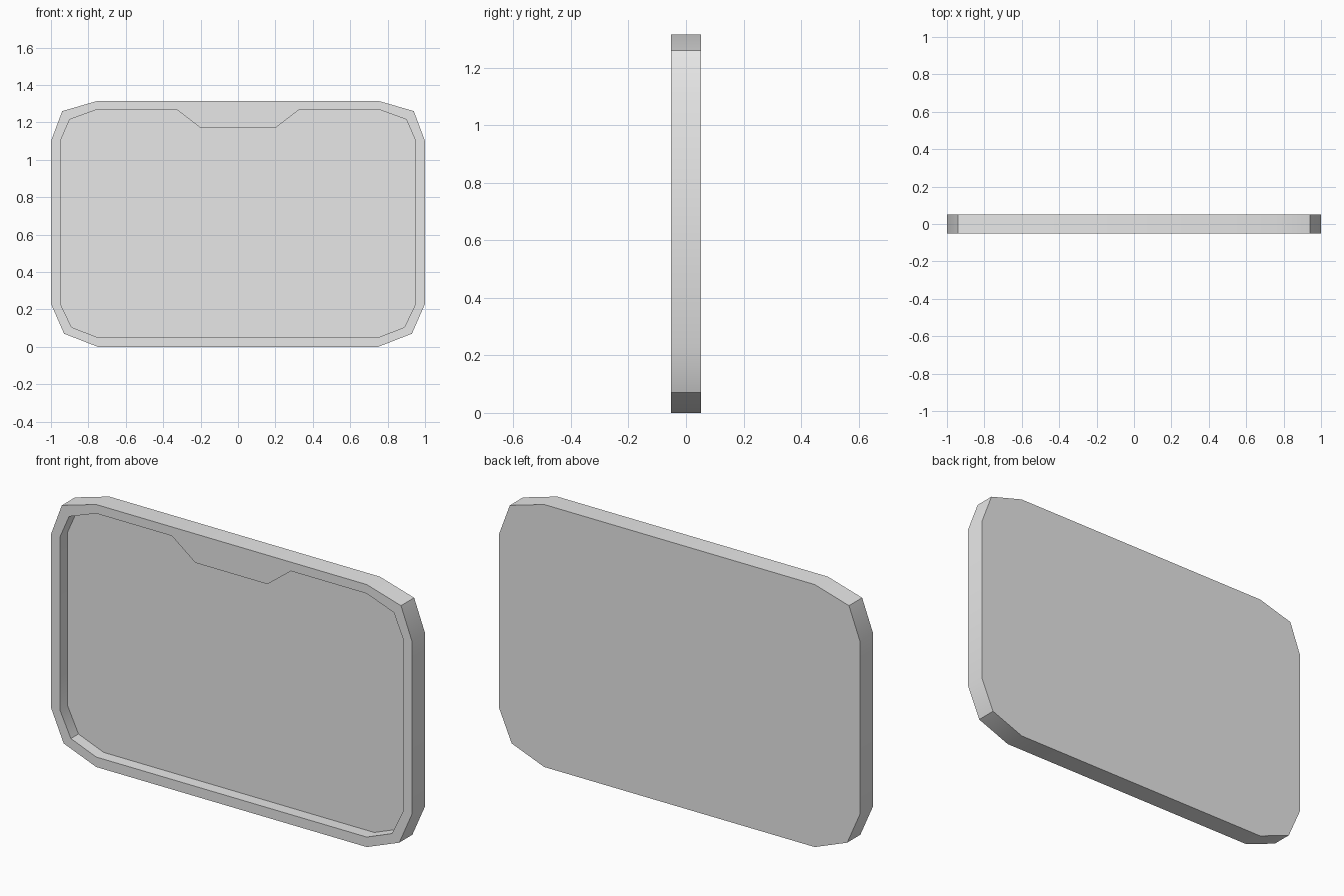
import bpy
import bmesh
import math

cube = bpy.data.objects.get("Cube")
if cube:
    bpy.data.objects.remove(cube, do_unlink=True)

FRONT, FLOOR, BACK = -0.052, 0.008, 0.052

# Half outlines (x, z) on the +x side, from bottom to top
OUTER = [(0.75, 0), (0.93, 0.07), (1, 0.23), (1, 1.1), (0.94, 1.26), (0.75, 1.315)]
INNER = [(0.75, 0.05), (0.89, 0.105), (0.95, 0.23), (0.95, 1.1), (0.9, 1.215),
         (0.75, 1.27), (0.33, 1.27), (0.2, 1.17)]


def mirrored(half):
    return half + [(-x, z) for x, z in reversed(half)]


def add_loop(bm, outline, y):
    return [bm.verts.new((x, y, z)) for x, z in outline]


def bridge(bm, a, b):
    n = len(a)
    for i in range(n):
        j = (i + 1) % n
        bm.faces.new((a[i], a[j], b[j], b[i]))


bm = bmesh.new()
outer, inner = mirrored(OUTER), mirrored(INNER)

# Outer wall and back
outer_front = add_loop(bm, outer, FRONT)
outer_back = add_loop(bm, outer, BACK)
bridge(bm, outer_front, outer_back)
bm.faces.new(outer_back)

# Recess wall and floor, with the notch tab at the top
inner_front = add_loop(bm, inner, FRONT)
inner_floor = add_loop(bm, inner, FLOOR)
bridge(bm, inner_front, inner_floor)
bm.faces.new(inner_floor)

# Front rim between the two outlines
rim_edges = [e for e in bm.edges if all(abs(v.co.y - FRONT) < 1e-5 for v in e.verts)]
bmesh.ops.triangle_fill(bm, edges=rim_edges, use_beauty=True, normal=(0, -1, 0))
bmesh.ops.recalc_face_normals(bm, faces=bm.faces)

mesh = bpy.data.meshes.new("recessed_panel")
bm.to_mesh(mesh)
bm.free()
panel = bpy.data.objects.new("recessed_panel", mesh)
bpy.context.collection.objects.link(panel)

# Plain grey material
grey = bpy.data.materials.new("light_grey")
grey.use_nodes = True
colour = (0.8, 0.8, 0.8, 1)
grey.diffuse_color = colour
grey.node_tree.nodes["Principled BSDF"].inputs["Base Color"].default_value = colour
mesh.materials.append(grey)

# Soft shading on the gentle corner bends only
bpy.ops.object.select_all(action="DESELECT")
panel.select_set(True)
bpy.context.view_layer.objects.active = panel
bpy.ops.object.shade_smooth_by_angle(angle=math.radians(30))
